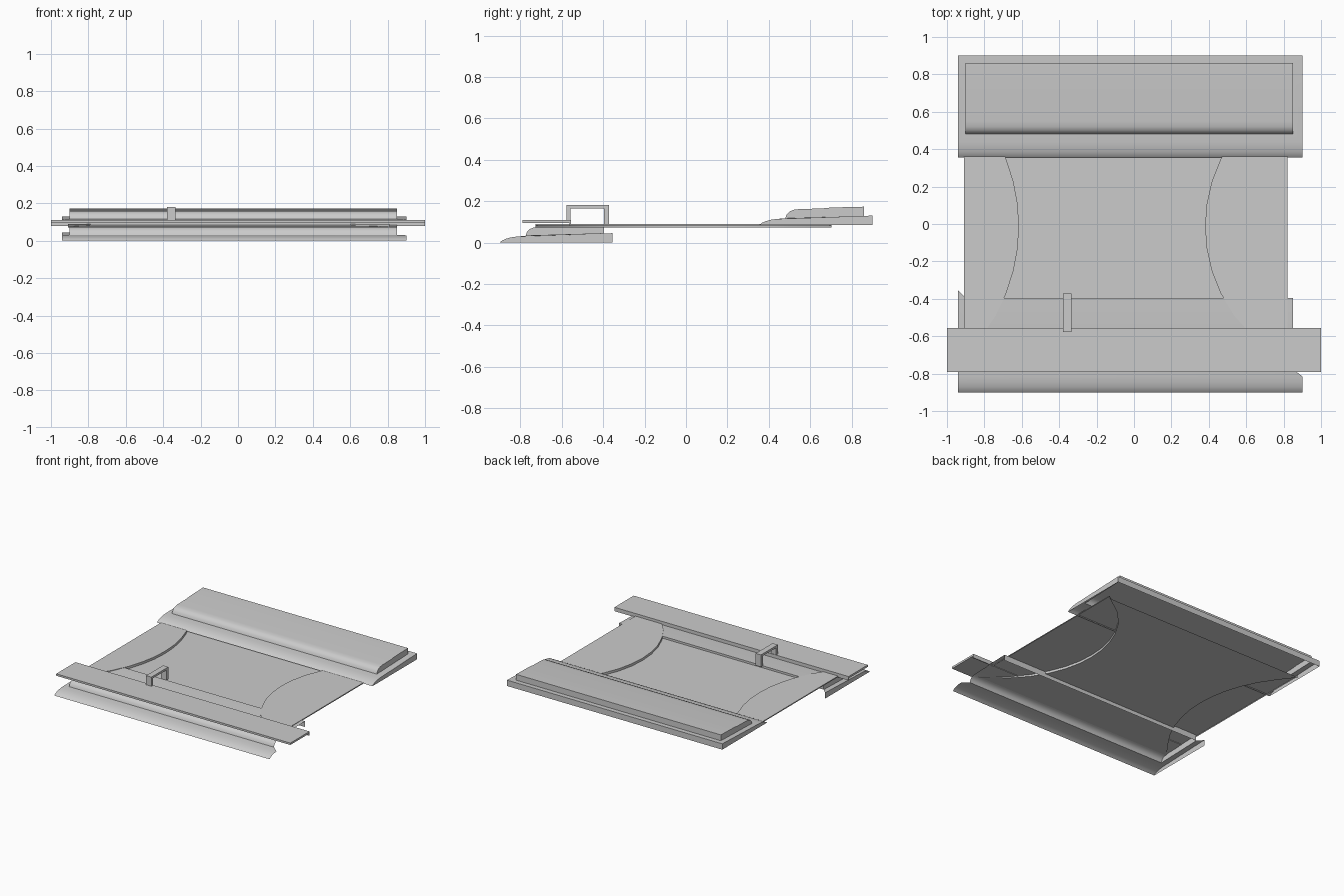
import bpy, bmesh, math

if "Cube" in bpy.data.objects:
    bpy.data.objects.remove(bpy.data.objects["Cube"])


def make_object(name, bm, smooth=True):
    bmesh.ops.remove_doubles(bm, verts=bm.verts, dist=0.0005)
    bmesh.ops.recalc_face_normals(bm, faces=bm.faces)
    me = bpy.data.meshes.new(name)
    bm.to_mesh(me)
    bm.free()
    ob = bpy.data.objects.new(name, me)
    bpy.context.collection.objects.link(ob)
    if smooth:
        bpy.ops.object.select_all(action='DESELECT')
        ob.select_set(True)
        bpy.context.view_layer.objects.active = ob
        bpy.ops.object.shade_smooth_by_angle(angle=math.radians(30))
    return ob


def face(bm, pts):
    bm.faces.new([bm.verts.new(p) for p in pts])


def extrude_profile(name, profile, x0, x1):
    """Closed (y, z) profile pushed along x."""
    bm = bmesh.new()
    f = bm.faces.new([bm.verts.new((x0, y, z)) for y, z in profile])
    r = bmesh.ops.extrude_face_region(bm, geom=[f])
    vs = [v for v in r['geom'] if isinstance(v, bmesh.types.BMVert)]
    bmesh.ops.translate(bm, verts=vs, vec=(x1 - x0, 0, 0))
    return make_object(name, bm, False)


# Two-tier hollow cover: rounded front lip, stepped raised panel, open underneath
LIP = [(.355, .085), (.367, .095), (.385, .103), (.41, .110), (.44, .114)]
TIER = [(.48, .117), (.486, .135), (.50, .150), (.52, .158), (.55, .162),
        (.65, .164), (.70, .169), (.86, .173)]
OUT, INN = (-.94, .90), (-.90, .85)


def cover(name, dy, dz, complete):
    bm = bmesh.new()

    def add(pts):
        face(bm, [(x, y + dy, z + dz) for x, y, z in pts])

    # lip across the front, mitred into the raised panel
    for (y0, z0), (y1, z1) in zip(LIP, LIP[1:]):
        add([(OUT[0], y0, z0), (OUT[1], y0, z0), (OUT[1], y1, z1), (OUT[0], y1, z1)])
    ly, lz = LIP[-1]
    ty, tz = TIER[0]
    add([(OUT[0], ly, lz), (OUT[1], ly, lz), (INN[1], ty, tz), (INN[0], ty, tz)])
    # raised panel
    for (y0, z0), (y1, z1) in zip(TIER, TIER[1:]):
        add([(INN[0], y0, z0), (INN[1], y0, z0), (INN[1], y1, z1), (INN[0], y1, z1)])
    by, bz = TIER[-1]
    add([(INN[0], by, bz), (INN[1], by, bz), (INN[1], by, .128), (INN[0], by, .128)])
    # side rims and walls
    for i in ((0, 1) if complete else (0,)):
        xo, xi = OUT[i], INN[i]
        add([(xo, ly, lz), (xi, ty, tz), (xi, by, .128), (xo, .90, .130)])
        add([(xo, y, z) for y, z in LIP] + [(xo, .90, .130), (xo, .90, .085)])
        add([(xi, y, z) for y, z in TIER] + [(xi, by, .128)])
    # back rim and back wall
    if complete:
        add([(INN[0], by, .128), (INN[1], by, .128), (OUT[1], .9, .13), (OUT[0], .9, .13)])
        add([(OUT[0], .9, .13), (OUT[1], .9, .13), (OUT[1], .9, .085), (OUT[0], .9, .085)])
    return make_object(name, bm)


cover("rear_cover", 0, 0, True)
cover("front_cover", -1.255, -.085, False)

# Middle plate: raised arc-edged sides with a recessed centre
bm = bmesh.new()
rows = []
N = 12
for k in range(N + 1):
    y = -.715 + 1.43 * k / N
    xl = max(-.909, -1.59 + math.sqrt(.975 ** 2 - y * y))
    xr = min(.819, 1.19 - math.sqrt(.81 ** 2 - y * y))
    y -= .012
    rows.append([(-.91, y, .082), (-.91, y, .09), (xl, y, .09), (xl, y, .072),
                 (xr, y, .072), (xr, y, .09), (.82, y, .09), (.82, y, .082)])
for a, b in zip(rows, rows[1:]):
    for i in range(7):
        face(bm, [a[i], a[i + 1], b[i + 1], b[i]])
make_object("middle_plate", bm)

# Long crossing plank with a lip under its rear edge
extrude_profile("front_plank", [(-.79, .095), (-.79, .11), (-.555, .11), (-.555, .08),
                                (-.562, .08), (-.562, .095)], -1, 1)

# Square staple handle
extrude_profile("handle", [(-.578, .11), (-.578, .181), (-.372, .181), (-.372, .088),
                           (-.396, .088), (-.396, .165), (-.558, .165), (-.558, .11)],
                -.38, -.335)
